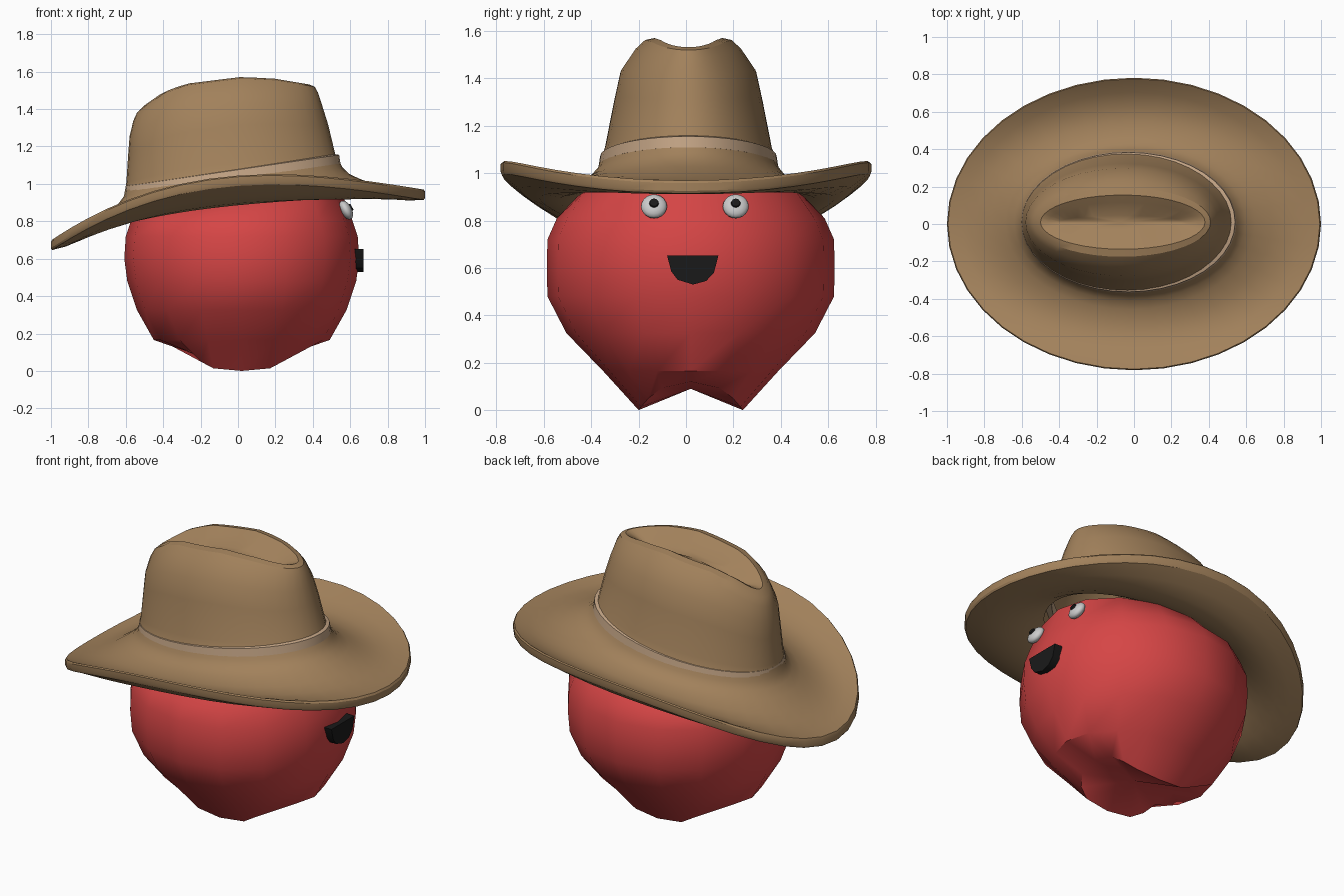
import bpy, bmesh, math
from mathutils import Vector, Matrix

if "Cube" in bpy.data.objects:
    bpy.data.objects.remove(bpy.data.objects["Cube"])

def material(name, rgb):
    m = bpy.data.materials.new(name)
    m.diffuse_color = (*rgb, 1)
    m.use_nodes = True
    m.node_tree.nodes["Principled BSDF"].inputs["Base Color"].default_value = m.diffuse_color
    return m

RED = material("red", (0.67, 0.06, 0.06))
BROWN = material("brown", (0.36, 0.22, 0.105))
TAN = material("tan", (0.56, 0.38, 0.24))
WHITE = material("white", (0.6, 0.6, 0.6))
BLACK = material("black", (0.01, 0.01, 0.01))

def finish(name, bm, mat, angle=35):
    bmesh.ops.recalc_face_normals(bm, faces=bm.faces)
    me = bpy.data.meshes.new(name)
    bm.to_mesh(me)
    bm.free()
    me.materials.append(mat)
    ob = bpy.data.objects.new(name, me)
    bpy.context.collection.objects.link(ob)
    bpy.ops.object.select_all(action='DESELECT')
    ob.select_set(True)
    bpy.context.view_layer.objects.active = ob
    bpy.ops.object.shade_smooth_by_angle(angle=math.radians(angle))
    return ob

def loft(rings, start=None, end=None, closed=False):
    """Skin equal-length point rings; optional centre points cap the ends."""
    bm = bmesh.new()
    rs = [[bm.verts.new(p) for p in r] for r in rings]
    n = len(rs[0])
    pairs = list(zip(rs, rs[1:])) + ([(rs[-1], rs[0])] if closed else [])
    for a, b in pairs:
        for i in range(n):
            j = (i + 1) % n
            bm.faces.new((a[i], a[j], b[j], b[i]))
    for ring, tip in ((rs[0], start), (rs[-1], end)):
        if tip:
            v = bm.verts.new(tip)
            for i in range(n):
                bm.faces.new((ring[i], ring[(i + 1) % n], v))
    return bm

def angles(n):
    return [2 * math.pi * i / n for i in range(n)]

def lerp_table(x, table):
    if x <= table[0][0]:
        return table[0][1]
    for (x0, z0), (x1, z1) in zip(table, table[1:]):
        if x <= x1:
            return z0 + (z1 - z0) * (x - x0) / (x1 - x0)
    return table[-1][1]

# Head: rounded low-poly body ending in two blunt points
C = 0.02
spow = lambda v, p: math.copysign(abs(v) ** p, v)
rings = [[(C + 0.27 * spow(math.cos(t), 0.6), C + 0.22 * spow(math.sin(t), 0.6),
           0.12 * (1 - abs(math.sin(t)) ** 1.55)) for t in angles(16)]]
for z, rx, ry in ((0.165, 0.47, 0.37), (0.325, 0.56, 0.525), (0.48, 0.612, 0.605),
                  (0.6, 0.628, 0.607), (0.72, 0.62, 0.605), (0.81, 0.59, 0.565),
                  (0.9, 0.53, 0.48), (0.98, 0.36, 0.3)):
    rings.append([(C + rx * math.cos(t), C + ry * math.sin(t),
                   z + (0.12 * rx * math.cos(t) if z > 0.85 else 0)) for t in angles(16)])
finish("head", loft(rings, (C, C, 0.09), (C, C, 1.03)), RED, 40)

# Hat: curled brim and creased crown in one shell
N = 40
def base_z(x):
    return 1.0 + 0.13 * x

def top_z(x):
    return lerp_table(x, ((-0.6, 1.34), (-0.5, 1.42), (-0.4, 1.49), (-0.28, 1.535),
                          (0.02, 1.572), (0.2, 1.562), (0.42, 1.525)))

def ellipse(x0, x1, ry, t):
    return (x0 + x1) / 2 + (x1 - x0) / 2 * math.cos(t), 0.01 * (ry < 0.5) + ry * math.sin(t)

def brim_ring(s, drop):
    pts = []
    for t in angles(N):
        xi, yi = ellipse(-0.61, 0.56, 0.385, t)
        xo, yo = ellipse(-1, 1, 0.782, t)
        zo = 0.9425 + 0.12 * math.cos(t) - 0.1075 * math.cos(2 * t) + 0.015 * math.cos(3 * t)
        dip = 0.06 - 0.022 * math.cos(2 * t)
        z = base_z(xi) * (1 - s) + zo * s - 4 * s * (1 - s) * dip - drop
        pts.append((xi + (xo - xi) * s, yi + (yo - yi) * s, z))
    return pts

def crown_ring(f, x0, x1, ry, dent=0):
    pts = []
    for t in angles(N):
        x, y = ellipse(x0, x1, ry, t)
        pts.append((x, y, base_z(x) + (top_z(x) - base_z(x)) * f - dent))
    return pts

hat = [brim_ring(s, 0.055) for s in (0.0, 0.2, 0.4, 0.6, 0.8, 0.985)]
hat += [brim_ring(s, d) for s, d in ((1.0, 0.045), (1.0, 0.012), (0.985, 0))]
hat += [brim_ring(s, 0) for s in (0.8, 0.6, 0.4, 0.2, 0.08)]
hat += [crown_ring(*r) for r in (
    (0.03, -0.61, 0.56, 0.385), (0.2, -0.597, 0.52, 0.352), (0.55, -0.587, 0.482, 0.313),
    (0.76, -0.58, 0.452, 0.287), (0.92, -0.56, 0.428, 0.225), (0.985, -0.54, 0.41, 0.185),
    (1.0, -0.5, 0.38, 0.145), (1.0, -0.46, 0.33, 0.105, 0.025), (1.0, -0.4, 0.26, 0.035, 0.07))]
finish("hat", loft(hat, end=(-0.07, 0.01, 1.485)), BROWN, 30)

# Hat band: thin tilted strip around the crown
band = []
for grow, dz in ((0.012, 0.028), (0.012, 0.075), (-0.02, 0.085), (-0.02, 0.028)):
    lean = -0.15 * dz
    ring = []
    for t in angles(N):
        x, y = ellipse(-0.6 - grow - lean, 0.54 + grow + lean, 0.372 + grow + lean, t)
        ring.append((x, y, base_z(x) + dz + 0.01 * math.cos(t)))
    band.append(ring)
finish("hat_band", loft(band, closed=True), TAN, 30)

# Eyes: tilted flattened balls with flat pupils
tilt = Matrix.Rotation(math.radians(62), 4, 'Y')
normal = tilt @ Vector((0, 0, 1))
for side, y in (("right", -0.135), ("left", 0.21)):
    pos = Vector((0.578, y, 0.86))
    bm = bmesh.new()
    bmesh.ops.create_uvsphere(bm, u_segments=20, v_segments=10, radius=0.055,
        matrix=Matrix.Translation(pos) @ tilt @ Matrix.Diagonal((1, 1, 0.55, 1)))
    finish(side + "_eye", bm, WHITE)
    bm = bmesh.new()
    bmesh.ops.create_cone(bm, cap_ends=True, segments=16, radius1=0.022, radius2=0.018, depth=0.014,
        matrix=Matrix.Translation(pos + normal * 0.029) @ tilt)
    finish(side + "_pupil", bm, BLACK)

# Mouth: extruded open smile
smile = ((-0.08, 0.653), (-0.062, 0.585), (-0.035, 0.55), (0.03, 0.53),
         (0.085, 0.545), (0.118, 0.58), (0.137, 0.653))
bm = bmesh.new()
face = bm.faces.new([bm.verts.new((0.61, y, z)) for y, z in smile])
ext = bmesh.ops.extrude_face_region(bm, geom=[face])
bmesh.ops.translate(bm, vec=(0.062, 0, 0),
                    verts=[v for v in ext["geom"] if isinstance(v, bmesh.types.BMVert)])
finish("mouth", bm, BLACK)
